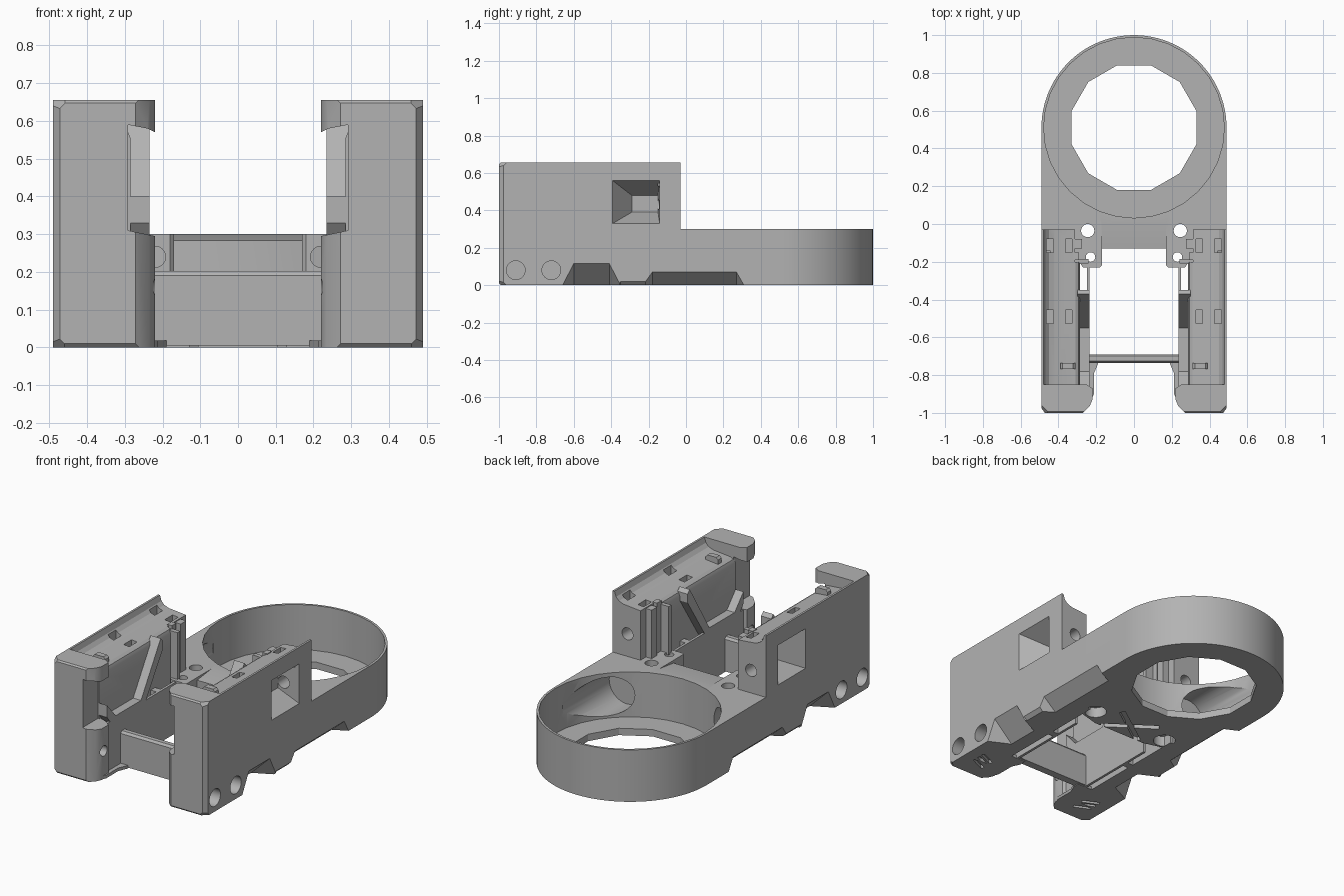
import bpy, bmesh
from math import cos, sin, pi, radians
from mathutils import Vector, Matrix

cube = bpy.data.objects.get("Cube")
if cube:
    bpy.data.objects.remove(cube, do_unlink=True)

grey = bpy.data.materials.new("matte_grey")
grey.use_nodes = True
grey.diffuse_color = (0.45, 0.45, 0.45, 1)
grey.node_tree.nodes["Principled BSDF"].inputs["Base Color"].default_value = (0.45, 0.45, 0.45, 1)


def finish(name, bm, mirror=True):
    bmesh.ops.recalc_face_normals(bm, faces=bm.faces)
    me = bpy.data.meshes.new(name)
    bm.to_mesh(me)
    bm.free()
    ob = bpy.data.objects.new(name, me)
    bpy.context.collection.objects.link(ob)
    me.materials.append(grey)
    if mirror:
        mod = ob.modifiers.new("Mirror", 'MIRROR')
        mod.use_mirror_merge = False
    return ob


def prism(name, pts, axis, lo, hi, mirror=True, clips=()):
    """Extrude a 2D profile along an axis; clips are (point, normal) planes."""
    def place(a, b, t):
        return {'x': (t, a, b), 'y': (a, t, b), 'z': (a, b, t)}[axis]
    bm = bmesh.new()
    face = bm.faces.new([bm.verts.new(place(a, b, lo)) for a, b in pts])
    ext = bmesh.ops.extrude_face_region(bm, geom=[face])
    verts = [g for g in ext['geom'] if isinstance(g, bmesh.types.BMVert)]
    bmesh.ops.translate(bm, verts=verts, vec=Vector(place(0, 0, hi - lo)))
    for co, no in clips:
        bmesh.ops.bisect_plane(bm, geom=bm.verts[:] + bm.edges[:] + bm.faces[:],
                               plane_co=co, plane_no=no, clear_outer=True)
        bmesh.ops.holes_fill(bm, edges=[e for e in bm.edges if e.is_boundary])
    return finish(name, bm, mirror)


def box(name, x0, x1, y0, y1, z0, z1, mirror=True):
    return prism(name, [(x0, y0), (x1, y0), (x1, y1), (x0, y1)], 'z', z0, z1, mirror)


def circle(a, b, r, n=32, start=0.0):
    return [(a + r * cos(start + 2 * pi * i / n), b + r * sin(start + 2 * pi * i / n))
            for i in range(n)]


def hole(a, b, r, axis, lo, hi, mirror=True):
    return prism("hole_cutter", circle(a, b, r), axis, lo, hi, mirror)


def hull(name, pts, mirror=True):
    bm = bmesh.new()
    verts = [bm.verts.new(p) for p in pts]
    bmesh.ops.convex_hull(bm, input=verts)
    bmesh.ops.dissolve_limit(bm, angle_limit=0.01, verts=bm.verts, edges=bm.edges)
    return finish(name, bm, mirror)


def undercut(a0, b0, b1, a1, h, d):
    """Sloping notch in the lower outside edge."""
    return hull("undercut_cutter", [(x, y, z) for x in (0.49, 0.52) for y, z in
                ((a0, 0), (b0, h), (b1, h), (a1, 0), (a0, -0.02), (a1, -0.02))]
                + [(0.49 - d, b0, 0), (0.49 - d, b1, 0), (0.49 - d, b0, -0.02), (0.49 - d, b1, -0.02)])


def cut(target, *cutters):
    """Subtract cutters, keeping the target's mirror last."""
    for c in cutters:
        c.hide_render = True
        mod = target.modifiers.new("Cut", 'BOOLEAN')
        mod.operation, mod.solver, mod.object = 'DIFFERENCE', 'EXACT', c
        bpy.context.view_layer.objects.active = target
        bpy.ops.object.modifier_move_to_index(modifier=mod.name, index=0)
        bpy.ops.object.modifier_apply(modifier=mod.name)
        bpy.data.objects.remove(c, do_unlink=True)


def side_notches():
    return (undercut(-0.66, -0.6, -0.41, -0.35, 0.115, 0.12),
            undercut(-0.23, -0.18, 0.27, 0.31, 0.07, 0.08),
            undercut(-0.36, -0.35, -0.21, -0.2, 0.02, 0.02))


# Base with round cup
CY, R = 0.51, 0.49
arc = [(R * cos(pi * i / 48), CY + R * sin(pi * i / 48)) for i in range(49)]
base = prism("base_and_cup", arc + [(-R, -0.1), (-0.28, -0.1), (-0.17, -0.13), (0.17, -0.13),
             (0.28, -0.1), (R, -0.1)], 'z', 0, 0.3, False)
cut(base,
    hole(0, CY, 0.478, 'z', 0.04, 0.4, False),
    prism("floor_cutter", circle(0, CY, 0.342, 12, pi / 12), 'z', -0.1, 0.1, False),
    hole(0.365, 0.165, 0.112, 'y', 0.02, 0.45),
    hole(0.245, -0.035, 0.035, 'z', -0.1, 0.4),
    hole(0.245, -0.035, 0.06, 'z', -0.1, 0.06),
    prism("slope_cutter", [(-0.2, 0.275), (0.0, 0.3), (0.0, 0.35), (-0.2, 0.35)], 'x', -0.17, 0.17, False),
    *side_notches())

# Crossed grooves under the base
for turn in (35, -35):
    groove = box("groove_cutter", -0.16, 0.16, -0.017, 0.017, -0.1, 0.02, False)
    groove.data.transform(Matrix.Translation((0, -0.035, 0)) @ Matrix.Rotation(radians(turn), 4, 'Z'))
    cut(base, groove)

# Side towers with a hollowed top edge
tower = prism("side_tower", [(0.49, 0), (0.49, 0.655), (0.478, 0.655), (0.468, 0.625), (0.45, 0.606),
              (0.42, 0.595), (0.31, 0.585), (0.293, 0.575), (0.285, 0.555), (0.285, 0)], 'y', -0.86, -0.03)
cutters = [box("slot_cutter", x - 0.018, x + 0.018, y - 0.036, y + 0.036, 0.53, 0.7)
           for x in (0.345, 0.445) for y in (-0.115, -0.49)]
cut(tower, *cutters,
    box("corner_cutter", 0.2, 0.312, -0.2, 0.0, 0.3, 0.7),
    hull("window_cutter", [(0.5, y, z) for y in (-0.4, -0.14) for z in (0.325, 0.565)]
         + [(0.36, y, z) for y in (-0.29, -0.15) for z in (0.39, 0.48)]),
    hole(0.395, 0.43, 0.035, 'y', -0.2, 0.0),
    hole(-0.72, 0.08, 0.05, 'x', 0.38, 0.6),
    *side_notches())

# Front posts with chamfered corners
post = prism("front_post", [(0.49, -0.85), (0.49, -0.975), (0.472, -1), (0.272, -1), (0.235, -0.965),
             (0.22, -0.93), (0.22, -0.87), (0.25, -0.85)], 'z', 0, 0.655,
             clips=[((0.45, -1, 0.655), (1, -1, 1)), ((0.45, -1, 0), (1, -1, -1)),
                    ((0.3, -0.99, 0), (0, -1, -1)), ((0.3, -0.992, 0.655), (0, -1, 1))])
cut(post,
    prism("notch_cutter", [(0.1, 0.295), (0.22, 0.295), (0.292, 0.31), (0.292, 0.59), (0.24, 0.58),
          (0.22, 0.57), (0.1, 0.57)], 'y', -1.1, -0.8),
    hole(-0.91, 0.08, 0.05, 'x', 0.4, 0.6),
    hole(-0.91, 0.16, 0.03, 'x', 0.1, 0.3))
for i in range(3):
    slot = box("grille_cutter", -0.05, 0.05, -0.01, 0.01, -0.1, 0.02)
    slot.data.transform(Matrix.Translation((0.37, -0.88 + 0.035 * i, 0)) @ Matrix.Rotation(radians(25), 4, 'Z'))
    cut(post if i == 0 else tower, slot)

# Guide track on the inner walls
prism("guide_track", [(-0.35, 0.58), (-0.37, 0.6), (-0.55, 0.31), (-0.78, 0.31), (-0.86, 0.4),
      (-0.86, 0.33), (-0.8, 0.255), (-0.53, 0.255), (-0.35, 0.53)], 'x', 0.235, 0.3)
box("inner_fin", 0.235, 0.25, -0.87, -0.2, 0, 0.295)
box("slot_end", 0.24, 0.3, -0.39, -0.35, 0, 0.295)

# Tower retaining ribs and top clip
box("rear_rib", 0.275, 0.32, -0.13, -0.08, 0.29, 0.58)
box("side_rib", 0.24, 0.32, -0.21, -0.185, 0.29, 0.57)
box("clip_rib", 0.29, 0.32, -0.19, -0.15, 0.29, 0.59)
prism("top_clip", [(0.31, 0.57), (0.31, 0.61), (0.322, 0.622), (0.378, 0.622), (0.39, 0.61), (0.39, 0.57)],
      'y', -0.768, -0.735)

# Screw tabs
tab = prism("screw_tab", [(0.17, -0.05), (0.17, -0.22), (0.18, -0.23), (0.27, -0.23), (0.29, -0.2),
            (0.29, -0.05)], 'z', 0.2, 0.3)
cut(tab, hole(0.23, -0.175, 0.025, 'z', 0.1, 0.4), hole(0.245, -0.035, 0.035, 'z', 0.1, 0.4),
    hole(0.22, 0.24, 0.028, 'y', -0.3, -0.1))

# Front crossbar with rounded top
prism("crossbar", [(-0.735, 0.005), (-0.735, 0.19), (-0.725, 0.203), (-0.7, 0.203), (-0.69, 0.19),
      (-0.69, 0.005)], 'x', -0.245, 0.245, False)
prism("bottom_flange", [(0.3, -0.96), (0.235, -0.95), (0.212, -0.9), (0.212, -0.79), (0.19, -0.74),
      (0.19, -0.7), (0.3, -0.7)], 'z', 0, 0.018)

# Smooth only the gently turning surfaces
bpy.ops.object.select_all(action='DESELECT')
for ob in bpy.context.scene.objects:
    if ob.type == 'MESH':
        ob.select_set(True)
        bpy.context.view_layer.objects.active = ob
bpy.ops.object.shade_smooth_by_angle(angle=radians(25))
